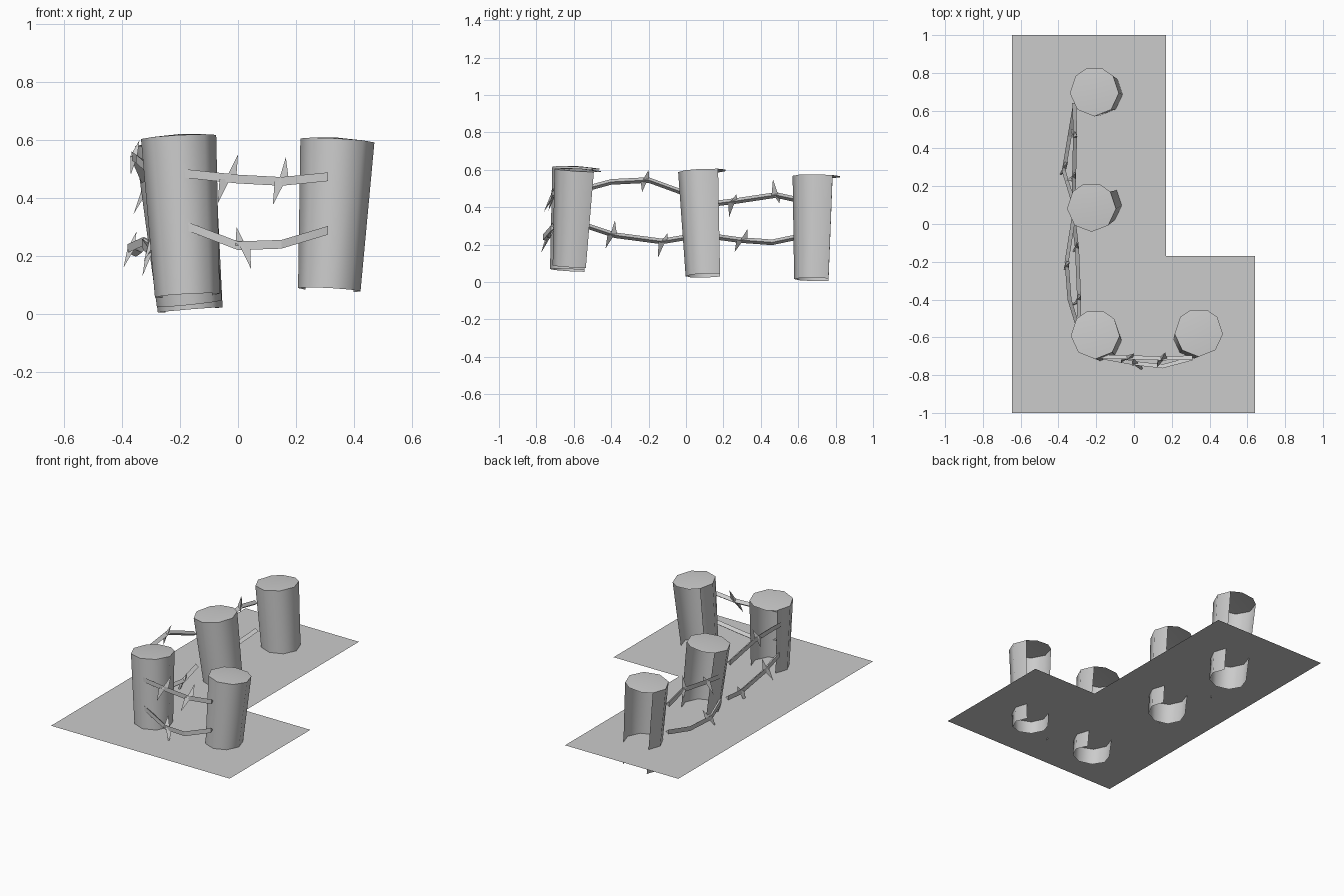
import bpy, bmesh, math
from mathutils import Vector

if "Cube" in bpy.data.objects:
    bpy.data.objects.remove(bpy.data.objects["Cube"])

grey = bpy.data.materials.new("weathered grey")
grey.diffuse_color = (0.6, 0.6, 0.6, 1)
grey.use_nodes = True
grey.node_tree.nodes["Principled BSDF"].inputs["Base Color"].default_value = grey.diffuse_color


def finish(name, bm, smooth=False, fix=False):
    if fix:
        bmesh.ops.recalc_face_normals(bm, faces=bm.faces)
    me = bpy.data.meshes.new(name)
    bm.to_mesh(me)
    bm.free()
    me.materials.append(grey)
    ob = bpy.data.objects.new(name, me)
    bpy.context.collection.objects.link(ob)
    if smooth:
        bpy.context.view_layer.objects.active = ob
        ob.select_set(True)
        bpy.ops.object.shade_smooth_by_angle(angle=math.radians(50))
        ob.select_set(False)
    return ob


# L-shaped ground sheet
bm = bmesh.new()
outline = [(-.645, -1), (.64, -1), (.64, -.17), (.17, -.17), (.17, 1), (-.645, 1)]
bm.faces.new([bm.verts.new((x, y, .17)) for x, y in outline])
finish("ground_sheet", bm)


# Post: leaning shell, open at the back, with a full cap on top
def post(name, top, bottom, r_top=.13, r_bot=.112):
    top, bottom = Vector(top), Vector(bottom)
    axis = top - bottom
    sx, sy = -axis.x / axis.z, -axis.y / axis.z
    wall = [140 + i * 260 / 6 for i in range(7)]
    bm = bmesh.new()

    def ring(c, r, angles):
        out = []
        for a in angles:
            dx, dy = r * math.cos(math.radians(a)), r * math.sin(math.radians(a))
            out.append(bm.verts.new(c + Vector((dx, dy, dx * sx + dy * sy))))
        return out

    hi = ring(top, r_top, wall + [70, 110])
    lo = ring(bottom, r_bot, wall)
    for i in range(6):
        bm.faces.new((lo[i], lo[i + 1], hi[i + 1], hi[i]))
    mid = bm.verts.new(top + Vector((0, 0, .01)))
    for i in range(9):
        bm.faces.new((hi[i], hi[(i + 1) % 9], mid))
    finish(name, bm, smooth=True)


post("corner_post", (-.205, -.585, .61), (-.175, -.615, .063))
post("front_right_post", (.343, -.575, .598), (.315, -.605, .083), .128, .108)
post("middle_post", (-.225, .088, .592), (-.168, .11, .035))
post("back_post", (-.21, .70, .565), (-.165, .69, .0135))


# Vine: three-sided bent rod through a few points, bulging to the outside
def vine(name, pts, out):
    out = Vector(out)
    up = Vector((0, 0, 1))
    bm = bmesh.new()
    rings = []
    for p in pts:
        p = Vector(p)
        rings.append([bm.verts.new(p + out * a + up * b)
                      for a, b in ((.007, .015), (.007, -.015), (-.014, 0))])
    for a, b in zip(rings, rings[1:]):
        for i in range(3):
            j = (i + 1) % 3
            bm.faces.new((a[i], a[j], b[j], b[i]))
    bm.faces.new(rings[0])
    bm.faces.new(rings[-1])
    finish(name, bm, fix=True)


# Thorn: two slim spikes leaving the vine in opposite directions
def thorn(name, centre, along, tips):
    c, along = Vector(centre), Vector(along)
    side = along.cross(Vector((0, 0, 1)))
    bm = bmesh.new()
    for tip in tips:
        t = Vector(tip)
        lean = c + along * (t - c).dot(along) * .3
        base = [bm.verts.new(lean + d) for d in
                (along * .018, along * -.018 + side * .012, along * -.018 - side * .012)]
        v = bm.verts.new(t)
        for i in range(3):
            bm.faces.new((base[i], base[(i + 1) % 3], v))
        bm.faces.new(base)
    finish(name, bm, fix=True)


F, L = (0, -1, 0), (-1, 0, 0)
X, Y = (1, 0, 0), (0, 1, 0)

# Front vines
vine("front_upper_vine", [(-.19, -.705, .485), (0, -.71, .465), (.15, -.715, .457), (.31, -.71, .473)], F)
vine("front_lower_vine", [(-.19, -.705, .308), (0, -.74, .235), (.15, -.757, .24), (.31, -.715, .288)], F)
# Side vines between corner and middle post
vine("side_upper_vine_a", [(-.305, -.53, .50), (-.345, -.40, .535), (-.36, -.20, .545), (-.325, .02, .465)], L)
vine("side_lower_vine_a", [(-.295, -.53, .30), (-.295, -.38, .25), (-.305, -.13, .217), (-.325, .04, .245)], L)
# Side vines between middle and back post
vine("side_upper_vine_b", [(-.32, .12, .415), (-.32, .28, .435), (-.315, .48, .465), (-.32, .64, .43)], L)
vine("side_lower_vine_b", [(-.32, .10, .25), (-.375, .28, .225), (-.345, .46, .212), (-.315, .64, .25)], L)

# Thorns
thorn("thorn_1", (-.035, -.71, .465), X, [(0, -.685, .55), (-.07, -.735, .38)])
thorn("thorn_2", (.155, -.715, .457), X, [(.165, -.68, .54), (.12, -.76, .375)])
thorn("thorn_3", (.015, -.74, .235), X, [(-.005, -.71, .30), (.045, -.775, .155)])
thorn("thorn_4", (-.36, -.22, .543), Y, [(-.34, -.20, .60), (-.37, -.235, .48)])
thorn("thorn_5", (-.295, -.39, .25), Y, [(-.28, -.38, .33), (-.325, -.43, .18)])
thorn("thorn_6", (-.305, -.12, .217), Y, [(-.30, -.10, .26), (-.33, -.15, .13)])
thorn("thorn_7", (-.32, .25, .43), Y, [(-.31, .27, .47), (-.36, .23, .345)])
thorn("thorn_8", (-.315, .48, .465), Y, [(-.30, .465, .55), (-.335, .50, .42)])
thorn("thorn_9", (-.37, .30, .223), Y, [(-.35, .33, .285), (-.395, .26, .16)])
